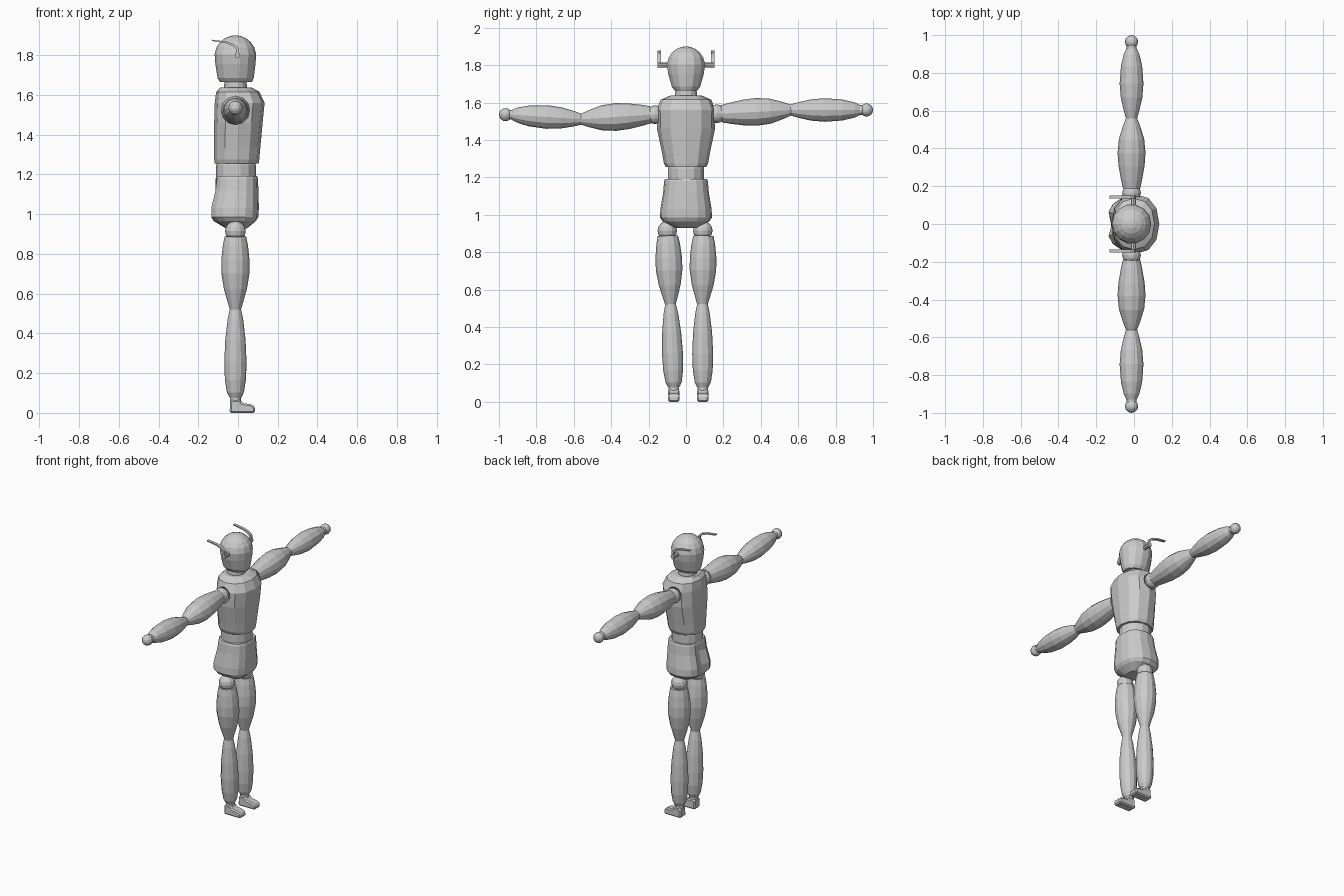
import bpy, bmesh, math
from mathutils import Vector

if "Cube" in bpy.data.objects:
    bpy.data.objects.remove(bpy.data.objects["Cube"])


def sgn_pow(v, p):
    return math.copysign(abs(v) ** p, v)


def make(name, bm):
    bmesh.ops.recalc_face_normals(bm, faces=bm.faces[:])
    me = bpy.data.meshes.new(name)
    bm.to_mesh(me)
    bm.free()
    ob = bpy.data.objects.new(name, me)
    bpy.context.collection.objects.link(ob)
    return ob


def skin(name, loops):
    """Bridge successive point loops and cap both ends."""
    bm = bmesh.new()
    rows = [[bm.verts.new(p) for p in loop] for loop in loops]
    n = len(rows[0])
    for a, b in zip(rows, rows[1:]):
        for i in range(n):
            j = (i + 1) % n
            bm.faces.new((a[i], a[j], b[j], b[i]))
    bm.faces.new(rows[0][::-1])
    bm.faces.new(rows[-1])
    return make(name, bm)


def body(name, rings, n=12, power=0.9, crease=0.0):
    """Rings of (z, x back, x front, half width y); crease dents the back centre."""
    loops = []
    for k, (z, xb, xf, hy) in enumerate(rings):
        loop = []
        for i in range(n):
            a = 2 * math.pi * i / n
            x = (xb + xf) / 2 + (xf - xb) / 2 * sgn_pow(math.cos(a), power)
            if crease and i == n // 2 and 2 <= k < len(rings) - 2:
                x += crease
            loop.append((x, hy * sgn_pow(math.sin(a), power), z))
        loops.append(loop)
    return skin(name, loops)


def limb(name, p, q, profile, n=12):
    """Round limb from p to q, profile of (fraction, radius)."""
    p, q = Vector(p), Vector(q)
    rot = (q - p).to_track_quat('Z', 'Y')
    loops = []
    for t, r in profile:
        c = p.lerp(q, t)
        loops.append([c + rot @ Vector((r * math.cos(2 * math.pi * i / n),
                                        r * math.sin(2 * math.pi * i / n), 0))
                      for i in range(n)])
    return skin(name, loops)


def ball(name, c, r):
    bm = bmesh.new()
    bmesh.ops.create_uvsphere(bm, u_segments=12, v_segments=8, radius=r)
    bmesh.ops.translate(bm, verts=bm.verts[:], vec=c)
    return make(name, bm)


def extrude_side(name, pts, y, width):
    """Side outline (x, z) extruded across y."""
    return skin(name, [[(x, y - width / 2, z) for x, z in pts],
                       [(x, y + width / 2, z) for x, z in pts]])


CX = -0.013

# Head, neck and torso
head = [(1.664, -0.09, 0.07, 0.062), (1.685, -0.103, 0.079, 0.078),
        (1.755, -0.114, 0.088, 0.098)]
for d in (5, 25, 43, 60, 76, 88):
    a = math.radians(d)
    r = 0.105 * math.cos(a)
    head.append((1.795 + 0.105 * math.sin(a), CX - r, CX + r, r))
body("head", head, 14, 1.0)
body("neck", [(1.62, -0.072, 0.046, 0.062), (1.67, -0.068, 0.043, 0.058)], 14, 1.0)
chest = body("chest", [(1.255, -0.117, 0.104, 0.108), (1.275, -0.12, 0.107, 0.118),
                       (1.33, -0.12, 0.112, 0.128), (1.46, -0.12, 0.124, 0.155),
                       (1.56, -0.117, 0.134, 0.157), (1.615, -0.11, 0.108, 0.135),
                       (1.637, -0.09, 0.07, 0.085)])
body("waist", [(1.17, -0.11, 0.09, 0.1), (1.2, -0.11, 0.09, 0.1),
               (1.245, -0.11, 0.09, 0.1), (1.27, -0.105, 0.085, 0.095)], 14, 1.0)
body("pelvis", [(1.192, -0.108, 0.096, 0.112), (1.18, -0.112, 0.1, 0.117),
                (1.12, -0.12, 0.103, 0.122), (1.03, -0.142, 0.105, 0.137),
                (0.985, -0.142, 0.102, 0.139), (0.965, -0.122, 0.09, 0.125),
                (0.928, -0.06, 0.045, 0.06)], 16, 0.8, 0.025)

for side, s in (("left", 1), ("right", -1)):
    # Ear peg and swept-back antenna
    limb(side + "_ear_peg", (-0.003, 0.09 * s, 1.8), (-0.003, 0.152 * s, 1.8),
         [(0, 0.014), (1, 0.014)], 8)
    extrude_side(side + "_antenna",
                 [(-0.014, 1.79), (0.003, 1.785), (0.006, 1.82), (0, 1.84),
                  (-0.02, 1.856), (-0.06, 1.869), (-0.13, 1.878), (-0.13, 1.871),
                  (-0.06, 1.86), (-0.025, 1.845), (-0.01, 1.83), (-0.007, 1.815)],
                 0.143 * s, 0.018)

    # Shoulder socket cut into the chest
    zs, ze, zw = (1.54, 1.57, 1.56) if s > 0 else (1.535, 1.51, 1.535)
    cutter = ball(side + "_socket_cutter", (CX, 0.175 * s, zs), 0.062)
    cutter.hide_render = True
    cutter.hide_viewport = True
    mod = chest.modifiers.new(side + "_socket", 'BOOLEAN')
    mod.operation = 'DIFFERENCE'
    mod.object = cutter
    mod.solver = 'EXACT'

    # Arm
    zm = -0.01 if s > 0 else 0.0
    ball(side + "_shoulder", (CX, 0.165 * s, zs), 0.05)
    limb(side + "_upper_arm", (CX, 0.19 * s, zs), (CX, 0.562 * s, ze + zm),
         [(0, 0.046), (0.12, 0.056), (0.32, 0.069), (0.5, 0.074), (0.7, 0.067),
          (0.88, 0.046), (1, 0.029)])
    limb(side + "_forearm", (CX, 0.558 * s, ze + zm), (CX, 0.93 * s, zw),
         [(0, 0.029), (0.12, 0.042), (0.3, 0.057), (0.5, 0.063), (0.75, 0.056),
          (0.92, 0.041), (1, 0.027)])
    limb(side + "_wrist", (CX, 0.92 * s, zw), (CX, 0.95 * s, zw), [(0, 0.026), (1, 0.026)])
    ball(side + "_hand", (CX, 0.965 * s, zw), 0.035)

    # Leg
    yh, yk, yf = (0.09, 0.088, 0.09) if s > 0 else (-0.1, -0.083, -0.065)
    ball(side + "_hip", (CX, yh, 0.915), 0.052)
    limb(side + "_thigh", (CX, yh + 0.003, 0.888), (CX, yk, 0.52),
         [(0, 0.054), (0.12, 0.063), (0.32, 0.071), (0.5, 0.071), (0.72, 0.058),
          (0.9, 0.039), (1, 0.028)])
    limb(side + "_shin", (CX, yk, 0.525), (CX, yf, 0.077),
         [(0, 0.028), (0.12, 0.039), (0.35, 0.051), (0.6, 0.056), (0.8, 0.053),
          (0.94, 0.043), (1, 0.03)])
    limb(side + "_ankle", (CX, yf, 0.05), (CX, yf, 0.09), [(0, 0.028), (1, 0.028)])
    foot = extrude_side(side + "_foot",
                        [(-0.042, 0), (0.085, 0), (0.085, 0.032), (0.065, 0.043),
                         (0.02, 0.05), (0.014, 0.066), (-0.04, 0.066)], yf, 0.062)
    bev = foot.modifiers.new("soft_edges", 'BEVEL')
    bev.width = 0.008
    bev.segments = 1
